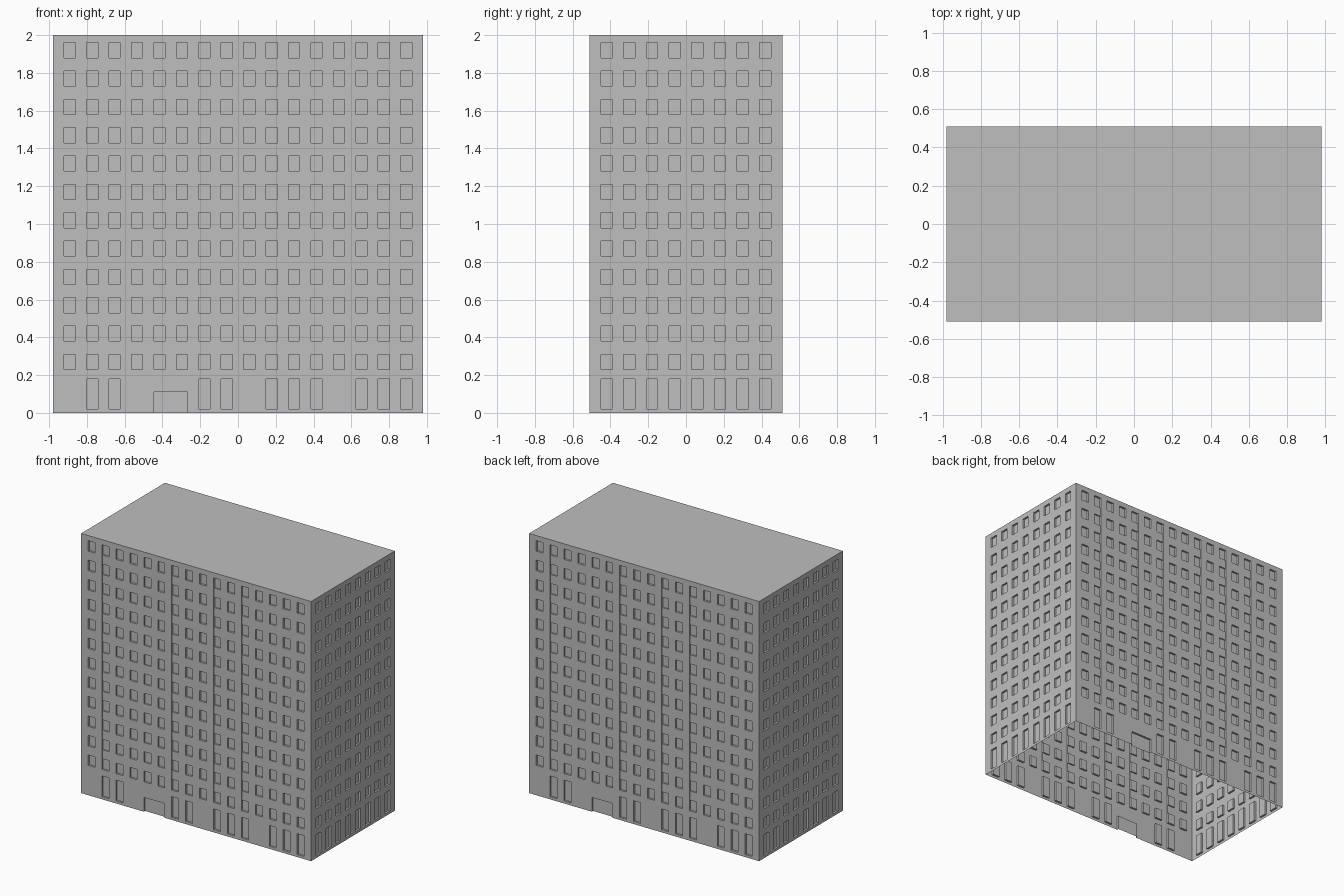
import bpy, bmesh
from math import pi
from mathutils import Matrix, Vector

cube = bpy.data.objects.get("Cube")
if cube:
    bpy.data.objects.remove(cube)

# Overall size and facade rhythm
HALF_X, HALF_Y, HEIGHT = 0.98, 0.51, 2.0
ROWS, PITCH, TOP, WIN_H = 12, 0.15, 1.96, 0.08
GROUND_LOW, GROUND_HIGH, DOOR_HIGH = 0.02, 0.18, 0.11
DEPTH, SHALLOW = 0.015, 0.005

concrete = bpy.data.materials.new("concrete grey")
concrete.use_nodes = True
GREY = (0.52, 0.52, 0.52, 1)
concrete.diffuse_color = GREY
concrete.node_tree.nodes["Principled BSDF"].inputs["Base Color"].default_value = GREY


def finish(name, bm):
    mesh = bpy.data.meshes.new(name)
    bm.to_mesh(mesh)
    bm.free()
    mesh.materials.append(concrete)
    obj = bpy.data.objects.new(name, mesh)
    bpy.context.collection.objects.link(obj)
    return obj


def add_quad(bm, points, facing):
    face = bm.faces.new([bm.verts.new(p) for p in points])
    face.normal_update()
    if face.normal.dot(Vector(facing)) < 0:
        face.normal_flip()


# Heights where the facade changes
sills = [TOP - PITCH * i - WIN_H for i in range(ROWS)]
levels = sorted([0, GROUND_LOW, DOOR_HIGH, GROUND_HIGH, HEIGHT]
                + sills + [s + WIN_H for s in sills])


def recess(cell, z, strips, blanks, door):
    """Depth of the facade at a grid cell; odd cells hold windows."""
    column = cell // 2
    if z < GROUND_HIGH:
        if door and door[0] <= cell <= door[1]:
            return DEPTH if z < DOOR_HIGH else 0
        is_window = cell % 2 and column not in blanks
        return DEPTH if is_window and z > GROUND_LOW else 0
    if cell % 2 and any(s < z < s + WIN_H for s in sills):
        return DEPTH
    in_strip = cell % 2 and column in strips
    return SHALLOW if in_strip and sills[-1] < z < TOP else 0


def wall(name, half_width, distance, columns, turn, strips=(), blanks=(), door=None):
    """Wall facing -y with recessed windows, then turned into place."""
    bm = bmesh.new()
    cells = 2 * columns + 1
    step = 2 * half_width / cells
    us = [-half_width + step * i for i in range(cells + 1)]
    depth = [[recess(c, (low + high) / 2, strips, blanks, door)
              for low, high in zip(levels, levels[1:])] for c in range(cells)]
    for c in range(cells):
        left, right = us[c], us[c + 1]
        for r, (low, high) in enumerate(zip(levels, levels[1:])):
            d = depth[c][r]
            y = d - distance
            add_quad(bm, [(left, y, low), (right, y, low),
                          (right, y, high), (left, y, high)], (0, -1, 0))
            # Jambs between neighbouring cells
            if c + 1 < cells and depth[c + 1][r] != d:
                y2 = depth[c + 1][r] - distance
                add_quad(bm, [(right, y, low), (right, y2, low),
                              (right, y2, high), (right, y, high)], (y2 - y, 0, 0))
            # Sills and lintels
            if r + 1 < len(depth[c]) and depth[c][r + 1] != d:
                y2 = depth[c][r + 1] - distance
                add_quad(bm, [(left, y, high), (right, y, high),
                              (right, y2, high), (left, y2, high)], (0, 0, y2 - y))
    bmesh.ops.remove_doubles(bm, verts=bm.verts, dist=0.0001)
    bm.transform(Matrix.Rotation(turn, 4, "Z"))
    return finish(name, bm)


# Long walls with door, short walls with windows only
for name, turn in (("front_wall", 0), ("back_wall", pi)):
    wall(name, HALF_X, HALF_Y, 16, turn,
         strips=(1, 4, 6, 9, 11, 13), blanks=(0, 3, 8, 12), door=(9, 11))
for name, turn in (("left_wall", pi / 2), ("right_wall", -pi / 2)):
    wall(name, HALF_Y, HALF_X, 8, turn)

# Flat roof
bm = bmesh.new()
add_quad(bm, [(-HALF_X, -HALF_Y, HEIGHT), (HALF_X, -HALF_Y, HEIGHT),
              (HALF_X, HALF_Y, HEIGHT), (-HALF_X, HALF_Y, HEIGHT)], (0, 0, 1))
finish("roof", bm)
